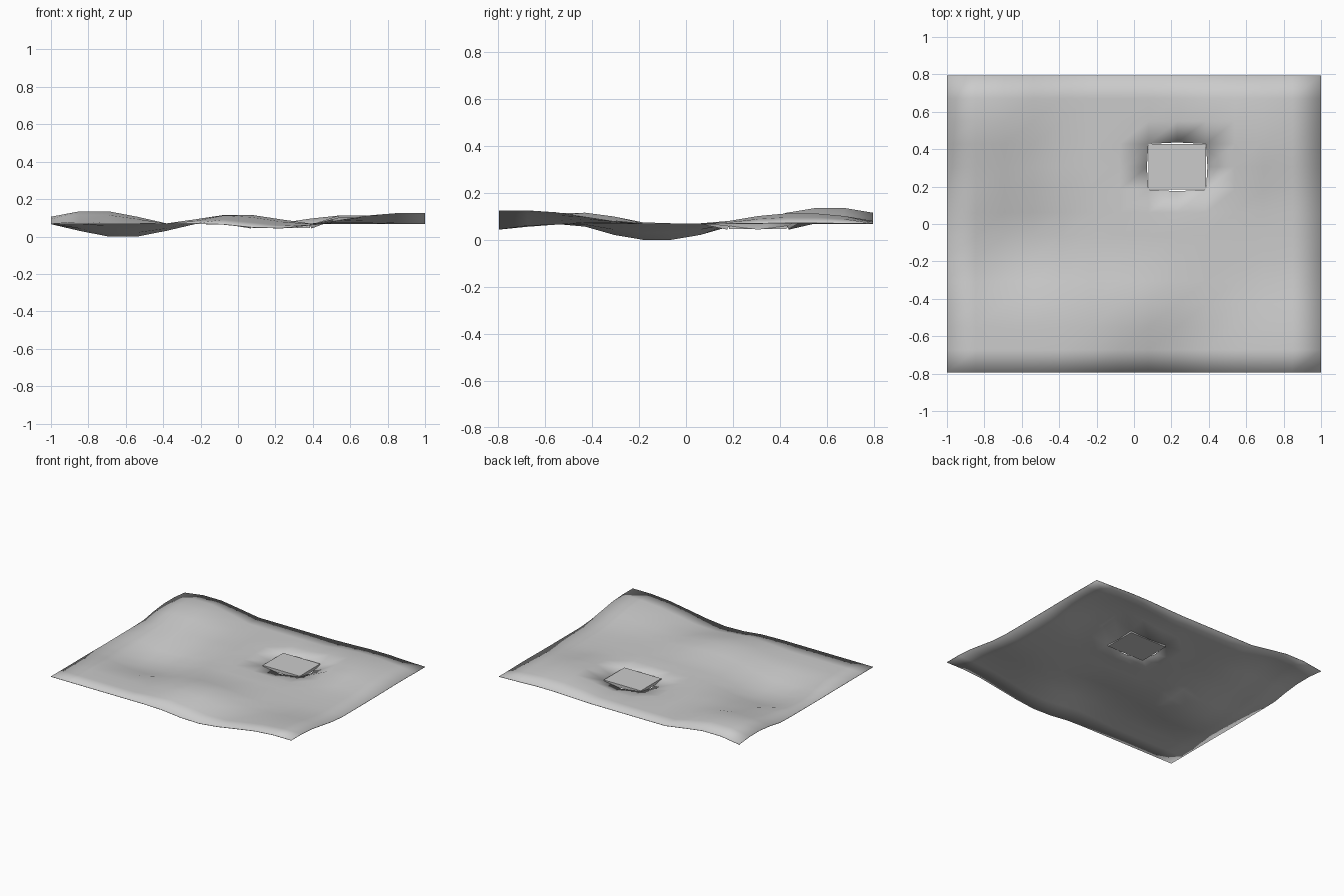
import bpy, bmesh
from mathutils import Vector

if "Cube" in bpy.data.objects:
    bpy.data.objects.remove(bpy.data.objects["Cube"])

N = 13                      # grid cells per side
HX, HY, BASE = 1.0, 0.795, 0.07
SX, SY = 2 * HX / N, 2 * HY / N

# hills and dips: first column, first row of a raised cell, height, falloff radius
BUMPS = [
    (1, 11, 0.065, 0.33),    # back left hill
    (2, 5, -0.067, 0.33),    # left hollow
    (6, 2, 0.045, 0.30),     # front hill
    (7, 0, -0.024, 0.25),    # front edge dip
    (12, 0, 0.055, 0.50),    # front right corner rise
    (10, 10, 0.042, 0.36),   # back right hill
]
HOLE = (7, 9, 8, 10)         # column and row limits of the hatch opening


def pos(i, j):
    return -HX + i * SX, -HY + j * SY


def height(x, y):
    z = BASE
    for i, j, h, r in BUMPS:
        x0, y0 = pos(i, j)
        dx = max(x0 - x, 0, x - x0 - SX)
        dy = max(y0 - y, 0, y - y0 - SY)
        t = max(0.0, 1 - (dx * dx + dy * dy) ** 0.5 / r)
        z += h * t * t * (3 - 2 * t)
    return z


def finish(bm, name):
    mesh = bpy.data.meshes.new(name)
    bm.to_mesh(mesh)
    bm.free()
    ob = bpy.data.objects.new(name, mesh)
    bpy.context.collection.objects.link(ob)
    return ob


# ground sheet with a sagging square opening
bm = bmesh.new()
i0, i1, j0, j1 = HOLE
cx, cy = pos((i0 + i1) / 2, (j0 + j1) / 2)
verts = {}
for i in range(N + 1):
    for j in range(N + 1):
        x, y = pos(i, j)
        z = height(x, y)
        di, dj = abs(i - (i0 + i1) / 2), abs(j - (j0 + j1) / 2)
        if max(di, dj) <= 1:
            if di == 1 and dj == 1:
                z = BASE - 0.008
            else:
                z = BASE - 0.024
                x += 0.008 * (x > cx + 0.01) - 0.008 * (x < cx - 0.01)
                y += 0.008 * (y > cy + 0.01) - 0.008 * (y < cy - 0.01)
        verts[i, j] = bm.verts.new((x, y, z))
for i in range(N):
    for j in range(N):
        if i0 <= i < i1 and j0 <= j < j1:
            continue
        f = bm.faces.new([verts[i, j], verts[i + 1, j], verts[i + 1, j + 1], verts[i, j + 1]])
        f.smooth = True
bmesh.ops.delete(bm, geom=[v for v in bm.verts if not v.link_faces], context='VERTS')
ground = finish(bm, "ground_sheet")
sol = ground.modifiers.new("thickness", 'SOLIDIFY')
sol.thickness = 0.003
sol.offset = -1

# flat hatch tile filling the opening
bm = bmesh.new()
bmesh.ops.create_cube(bm, size=1)
bmesh.ops.scale(bm, vec=Vector((2 * SX, 2 * SY, 0.022)), verts=bm.verts)
bmesh.ops.translate(bm, vec=Vector((cx, cy, BASE - 0.013)), verts=bm.verts)
finish(bm, "hatch_tile")
